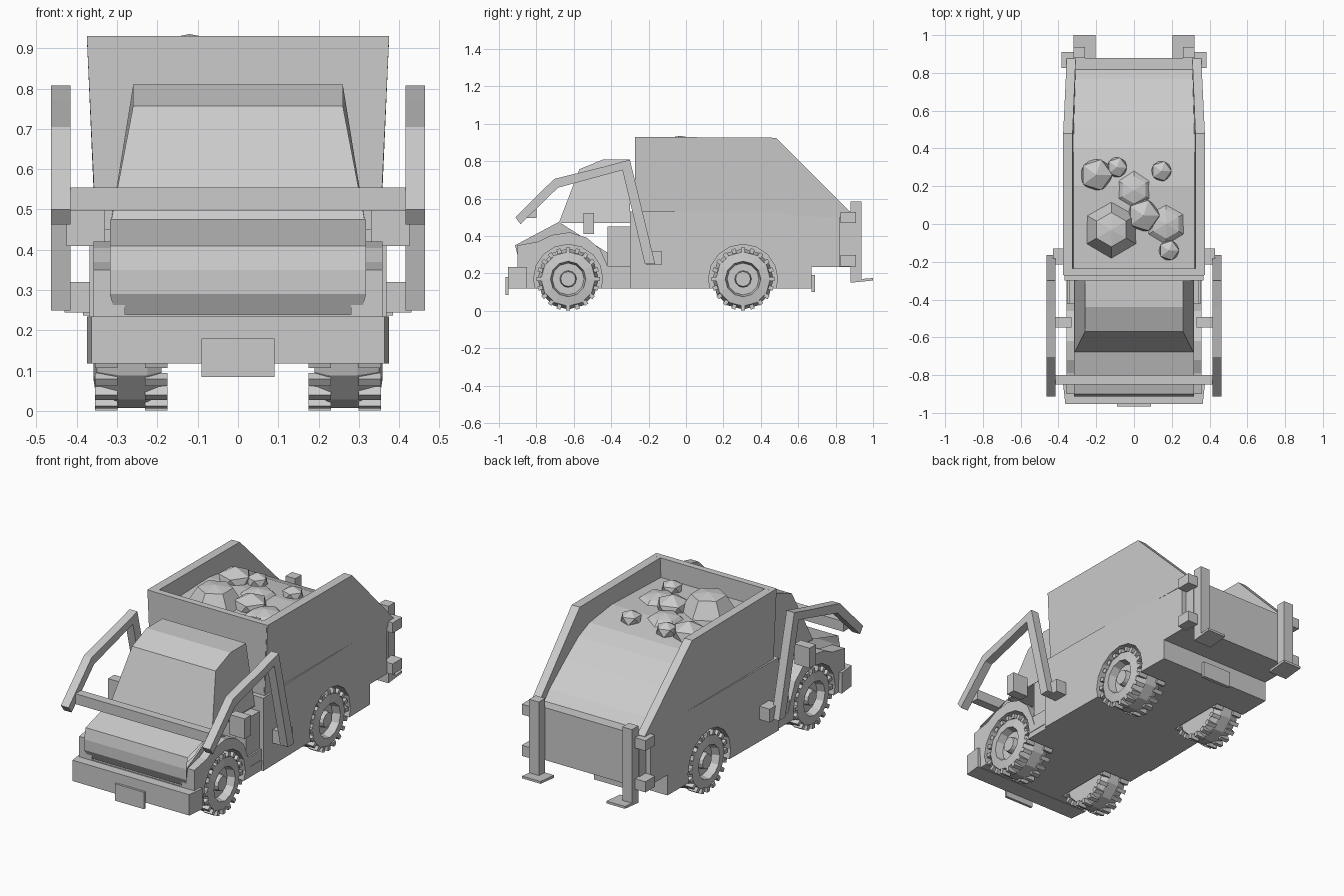
import bpy, bmesh, math
from mathutils import Matrix, Vector

if "Cube" in bpy.data.objects:
    bpy.data.objects.remove(bpy.data.objects["Cube"])


def finish(name, bm, mirror=False):
    """Turn a bmesh into an object, optionally with a copy on the left side."""
    if mirror:
        geo = bmesh.ops.duplicate(bm, geom=bm.verts[:] + bm.edges[:] + bm.faces[:])["geom"]
        for v in geo:
            if isinstance(v, bmesh.types.BMVert):
                v.co.x *= -1
    bmesh.ops.recalc_face_normals(bm, faces=bm.faces[:])
    me = bpy.data.meshes.new(name)
    bm.to_mesh(me)
    bm.free()
    ob = bpy.data.objects.new(name, me)
    bpy.context.collection.objects.link(ob)
    return ob


def extrude(name, pts, x0, x1, mirror=False, shape=None):
    """Side profile (y, z) extruded across x; shape(co) may adjust points."""
    bm = bmesh.new()
    a = [bm.verts.new((x0, y, z)) for y, z in pts]
    b = [bm.verts.new((x1, y, z)) for y, z in pts]
    bm.faces.new(a)
    bm.faces.new(b)
    for i in range(len(pts)):
        j = (i + 1) % len(pts)
        bm.faces.new((a[i], a[j], b[j], b[i]))
    if shape:
        for v in bm.verts:
            shape(v.co)
    return finish(name, bm, mirror)


def box(name, x, y, z, mirror=False, shape=None):
    return extrude(name, [(y[0], z[0]), (y[1], z[0]), (y[1], z[1]), (y[0], z[1])],
                   x[0], x[1], mirror, shape)


WHEELS = {"front": -0.63, "rear": 0.305}
R = 0.17


def cut_wells(ob):
    """Cut the wheel wells out of a body part."""
    bm = bmesh.new()
    for y in WHEELS.values():
        for s in (-1, 1):
            bmesh.ops.create_cone(bm, cap_ends=True, segments=16, radius1=0.185, radius2=0.185,
                                  depth=0.3, matrix=Matrix.Translation((s * 0.325, y, R))
                                  @ Matrix.Rotation(math.pi / 2, 4, 'Y'))
    cutter = finish("well_cutter", bm)
    cutter.hide_render = True
    mod = ob.modifiers.new("wells", 'BOOLEAN')
    mod.operation, mod.object, mod.solver = 'DIFFERENCE', cutter, 'EXACT'
    bpy.context.view_layer.objects.active = ob
    bpy.ops.object.modifier_apply(modifier=mod.name)
    bpy.data.objects.remove(cutter)


# Rear body, narrowing toward the back
def taper(co):
    if co.y > 0.6:
        co.x *= 0.96


cut_wells(extrude("rear_body", [(-0.3, 0.12), (0.67, 0.12), (0.67, 0.235), (0.82, 0.235),
                                (0.82, 0.53), (-0.3, 0.53)], -0.368, 0.368, shape=taper))

# Front chassis, hood and cab base
cut_wells(box("front_chassis", (-0.355, 0.355), (-0.9, -0.3), (0.12, 0.24)))


def hood_shape(co):
    if co.y < -0.8 and co.z < 0.26:
        co.x *= 0.95


cut_wells(extrude("hood", [(-0.83, 0.235), (-0.885, 0.235), (-0.914, 0.29), (-0.914, 0.35),
                           (-0.9, 0.41), (-0.68, 0.475), (-0.3, 0.475), (-0.3, 0.235)],
                  -0.318, 0.318, shape=hood_shape))


# Cab with inward leaning sides
def cab_shape(co):
    if co.z > 0.5:
        co.x = math.copysign(0.26, co.x)


extrude("cab", [(-0.68, 0.47), (-0.57, 0.757), (-0.44, 0.81), (-0.3, 0.81), (-0.3, 0.47)],
        -0.315, 0.315, shape=cab_shape)

# Front fenders
cut_wells(extrude("front_fender", [(-0.9, 0.235), (-0.9, 0.35), (-0.79, 0.37), (-0.72, 0.405),
                                   (-0.62, 0.42), (-0.53, 0.39), (-0.46, 0.33), (-0.42, 0.24),
                                   (-0.4, 0.18), (-0.3, 0.18), (-0.3, 0.15), (-0.8, 0.15)],
                  0.28, 0.358, True))
box("door_panel", (0.28, 0.345), (-0.42, -0.3), (0.18, 0.45), True)

# Bumper and number plates
box("front_bumper", (-0.375, 0.375), (-0.953, -0.85), (0.118, 0.235),
    shape=lambda co: setattr(co, "x", co.x * (0.97 if co.y < -0.9 else 1)))
box("front_plate", (-0.09, 0.09), (-0.965, -0.95), (0.085, 0.18))
box("rear_plate", (-0.09, 0.09), (0.67, 0.69), (0.1, 0.19))


# Open container walls, leaning outward at the top
def flare(co):
    if co.z < 0.6:
        co.x *= 0.95


extrude("container_side", [(-0.27, 0.525), (-0.27, 0.93), (0.48, 0.925), (0.875, 0.53),
                           (0.875, 0.5), (0.82, 0.5)], 0.325, 0.375, True, flare)
box("container_front", (-0.37, 0.37), (-0.272, -0.235), (0.525, 0.93), shape=flare)
box("tailgate", (-0.325, 0.325), (0.82, 0.88), (0.235, 0.53))

# Load surface following the rear slope
extrude("load", [(-0.25, 0.53), (-0.25, 0.82), (0.2, 0.835), (0.4, 0.81), (0.5, 0.77),
                 (0.62, 0.69), (0.77, 0.58), (0.845, 0.5), (0.82, 0.5)], -0.33, 0.33)


# Rubble: faceted domes and small stones
def mound(x, y, r, top):
    bm = bmesh.new()
    rings = [(r, 0.8), (r * 0.55, top - 0.015), (0.001, top)]
    prev = None
    for rad, z in rings:
        ring = [bm.verts.new((x + rad * math.sin(k * math.pi / 3), y + rad * math.cos(k * math.pi / 3), z))
                for k in range(6)]
        if prev:
            for k in range(6):
                bm.faces.new((prev[k], prev[(k + 1) % 6], ring[(k + 1) % 6], ring[k]))
        prev = ring
    bm.faces.new(prev)
    finish("rubble_mound", bm)


for m in [(-0.12, -0.03, 0.165, 0.935), (0.17, 0.0, 0.14, 0.865), (0.0, 0.18, 0.13, 0.865)]:
    mound(*m)
for x, y, r, top in [(-0.2, 0.26, 0.095, 0.905), (-0.09, 0.3, 0.06, 0.885), (0.145, 0.28, 0.06, 0.88),
                     (0.05, 0.045, 0.095, 0.905), (0.185, -0.14, 0.06, 0.88)]:
    bm = bmesh.new()
    bmesh.ops.create_icosphere(bm, subdivisions=1, radius=r)
    for v in bm.verts:
        v.co = Vector((v.co.x + x, v.co.y + y, v.co.z * 0.75 + top - r * 0.75))
    finish("rubble_stone", bm)

# Lift arms with front crossbar and pivots
extrude("lift_arm", [(-0.3, 0.808), (-0.44, 0.77), (-0.705, 0.705), (-0.912, 0.5), (-0.885, 0.463),
                     (-0.685, 0.658), (-0.34, 0.752), (-0.22, 0.25), (-0.165, 0.25)],
        0.416, 0.464, True)
box("arm_crossbar", (-0.42, 0.42), (-0.85, -0.8), (0.497, 0.555))
box("arm_pivot", (0.35, 0.43), (-0.215, -0.13), (0.245, 0.32), True)

# Side mirrors
box("side_mirror", (0.33, 0.425), (-0.548, -0.493), (0.41, 0.523), True)

# Rear posts with feet and brackets
box("rear_post", (0.26, 0.32), (0.88, 0.937), (0.16, 0.583), True)
extrude("rear_foot", [(0.88, 0.165), (0.88, 0.15), (1.0, 0.162), (1.0, 0.175)], 0.205, 0.32, True)
for z in ((0.47, 0.528), (0.237, 0.297)):
    box("post_bracket", (0.31, 0.385), (0.825, 0.91), z, True)


# Wheels: lathed tyre and hub with shoulder lugs
def wheel(name, yc):
    bm = bmesh.new()
    n = 12
    prev = None
    for x, r in [(0.19, 0.08), (0.19, 0.145), (0.225, 0.163), (0.295, 0.163), (0.35, 0.145),
                 (0.358, 0.095), (0.315, 0.085), (0.315, 0.045), (0.345, 0.04)]:
        ring = [bm.verts.new((x, yc + r * math.cos(2 * math.pi * k / n), R + r * math.sin(2 * math.pi * k / n)))
                for k in range(n)]
        if prev:
            for k in range(n):
                bm.faces.new((prev[k], prev[(k + 1) % n], ring[(k + 1) % n], ring[k]))
        else:
            bm.faces.new(ring)
        prev = ring
    bm.faces.new(prev)
    for k in range(20):
        turn = Matrix.Translation((0, yc, R)) @ Matrix.Rotation(2 * math.pi * k / 20, 4, 'X')
        for x in (0.203, 0.327):
            bmesh.ops.create_cube(bm, size=1, matrix=turn @ Matrix.Translation((x, 0, 0.156))
                                  @ Matrix.Diagonal((0.055, 0.022, 0.026, 1)))
    finish(name, bm, True)


for end, y in WHEELS.items():
    wheel(end + "_wheels", y)
